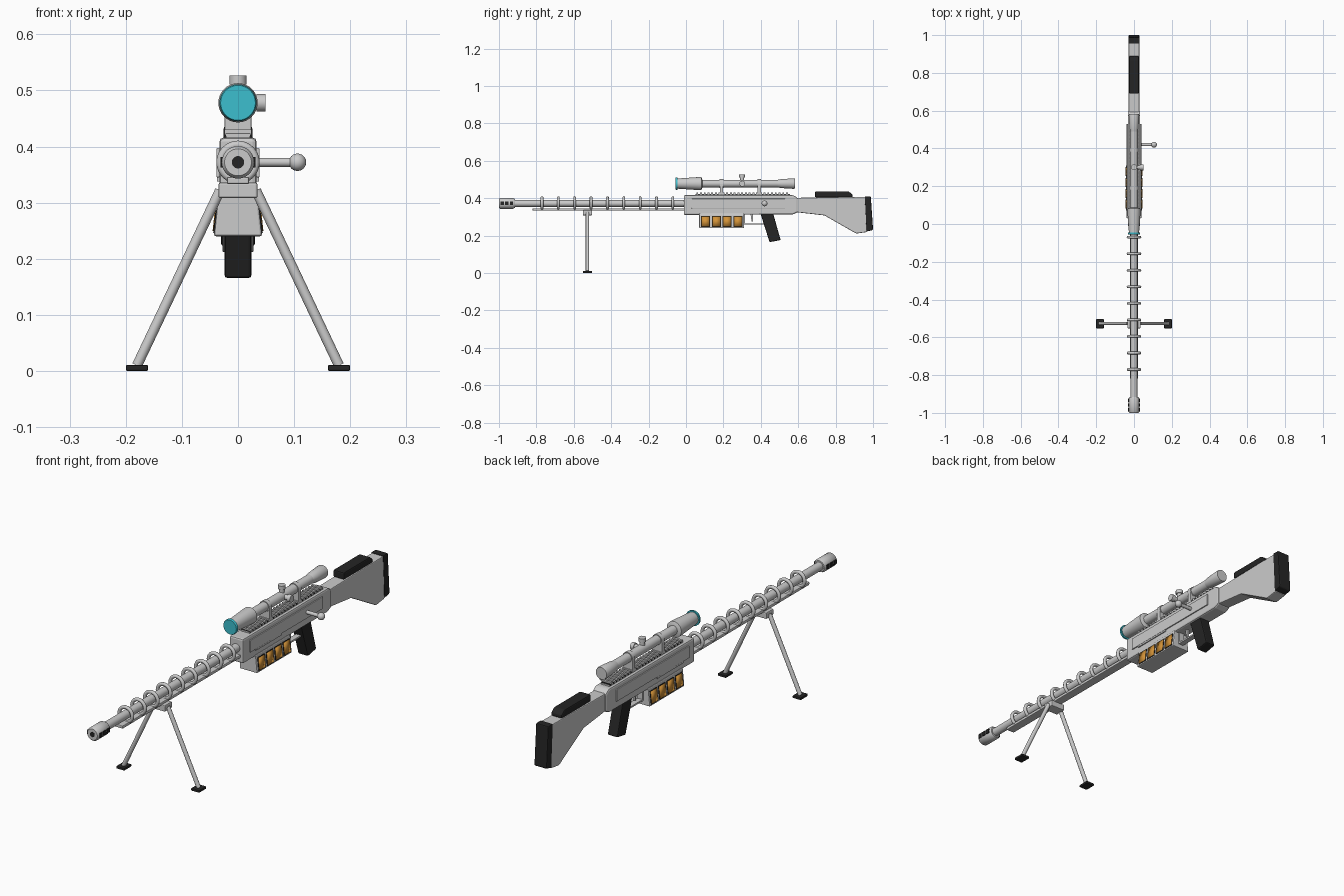
import bpy, bmesh, math
from mathutils import Vector

if "Cube" in bpy.data.objects:
    bpy.data.objects.remove(bpy.data.objects["Cube"])


def material(name, rgb):
    m = bpy.data.materials.new(name)
    m.diffuse_color = (*rgb, 1)
    m.use_nodes = True
    m.node_tree.nodes["Principled BSDF"].inputs["Base Color"].default_value = m.diffuse_color
    return m


GREY = material("light grey metal", (0.6, 0.6, 0.6))
DARK = material("black rubber", (0.018, 0.018, 0.018))
TEAL = material("teal glass", (0.045, 0.52, 0.62))
ORANGE = material("orange window", (0.65, 0.29, 0.04))
BARREL_Z, SCOPE_Z = 0.372, 0.478


def finish(name, bm, mat, bevel=0.0, smooth=False):
    bmesh.ops.recalc_face_normals(bm, faces=bm.faces)
    me = bpy.data.meshes.new(name)
    bm.to_mesh(me)
    bm.free()
    me.materials.append(mat)
    ob = bpy.data.objects.new(name, me)
    bpy.context.collection.objects.link(ob)
    if bevel:
        mod = ob.modifiers.new("bevel", 'BEVEL')
        mod.width, mod.segments, mod.limit_method = bevel, 2, 'ANGLE'
    if smooth:
        bpy.ops.object.select_all(action='DESELECT')
        ob.select_set(True)
        bpy.context.view_layer.objects.active = ob
        bpy.ops.object.shade_smooth_by_angle(angle=math.radians(40))
    return ob


def prism(name, pts, half, mat, bevel=0.0, x=0.0):
    """Side outline (y, z) extruded across x."""
    bm = bmesh.new()
    a = [bm.verts.new((x - half, y, z)) for y, z in pts]
    b = [bm.verts.new((x + half, y, z)) for y, z in pts]
    bm.faces.new(a)
    bm.faces.new(b[::-1])
    for i in range(len(pts)):
        j = (i + 1) % len(pts)
        bm.faces.new((a[i], a[j], b[j], b[i]))
    return finish(name, bm, mat, bevel)


def box(name, y0, y1, z0, z1, half, mat, bevel=0.0, x=0.0):
    return prism(name, [(y0, z0), (y1, z0), (y1, z1), (y0, z1)], half, mat, bevel, x)


def lathe(name, profile, z, mat, n=32):
    """(y, radius) profile turned about a line along y."""
    bm = bmesh.new()
    rings = []
    for y, r in profile:
        rings.append([bm.verts.new((r * math.cos(t), y, z + r * math.sin(t)))
                      for t in (math.tau * k / n for k in range(n))])
    for a, b in zip(rings, rings[1:]):
        for i in range(n):
            j = (i + 1) % n
            bm.faces.new((a[i], a[j], b[j], b[i]))
    bm.faces.new(rings[0])
    bm.faces.new(rings[-1])
    return finish(name, bm, mat, smooth=True)


def rod(name, p, q, r, mat, n=16):
    p, q = Vector(p), Vector(q)
    bm = bmesh.new()
    bmesh.ops.create_cone(bm, cap_ends=True, segments=n, radius1=r, radius2=r,
                          depth=(q - p).length)
    bm.transform((q - p).to_track_quat('Z', 'Y').to_matrix().to_4x4())
    bmesh.ops.translate(bm, verts=bm.verts, vec=(p + q) / 2)
    return finish(name, bm, mat, smooth=True)


# Barrel, muzzle and bore
lathe("barrel", [(-0.93, 0.018), (0.0, 0.018)], BARREL_Z, GREY)
lathe("muzzle_brake", [(-1.0, 0.024), (-0.994, 0.029), (-0.925, 0.029), (-0.915, 0.024)],
      BARREL_Z, GREY)
lathe("bore", [(-1.0, 0.011), (-0.998, 0.011)], BARREL_Z, DARK).location.y = -0.0008
for s in (-1, 1):
    for y in (-0.983, -0.958, -0.933):
        box("muzzle_port", y - 0.009, y + 0.009, BARREL_Z - 0.009, BARREL_Z + 0.009,
            0.004, DARK, x=s * 0.0275)

# Coil rings around the barrel
for i in range(9):
    bpy.ops.mesh.primitive_torus_add(
        location=(0, -0.77 + i * 0.0875, BARREL_Z), rotation=(math.pi / 2, 0, 0),
        major_radius=0.031, minor_radius=0.0075, major_segments=32, minor_segments=10)
    ring = bpy.context.object
    ring.name = "coil_ring"
    ring.data.materials.append(GREY)
    bpy.ops.object.shade_smooth()
box("under_rail", -0.82, 0.0, 0.333, 0.346, 0.02, GREY, 0.003)

# Bipod
box("bipod_mount", -0.552, -0.502, 0.308, 0.336, 0.035, GREY, 0.004)
for s in (-1, 1):
    rod("bipod_leg", (s * 0.032, -0.527, 0.322), (s * 0.18, -0.527, 0.01), 0.009, GREY)
    box("bipod_foot", -0.552, -0.502, 0.0, 0.011, 0.02, DARK, 0.003, x=s * 0.18)

# Receiver with side panels
prism("receiver", [(-0.012, 0.31), (0.57, 0.313), (0.598, 0.325), (0.598, 0.40),
                   (0.575, 0.416), (-0.012, 0.416)], 0.033, GREY, 0.007)
for s in (-1, 1):
    box("side_panel", 0.03, 0.53, 0.345, 0.397, 0.003, GREY, 0.002, x=s * 0.0355)
    box("panel_rib", 0.07, 0.25, 0.338, 0.345, 0.003, GREY, x=s * 0.0345)

# Top rail with teeth
box("top_rail", 0.05, 0.555, 0.41, 0.422, 0.021, GREY)
for i in range(25):
    y = 0.06 + i * 0.02
    box("rail_tooth", y - 0.005, y + 0.005, 0.42, 0.43, 0.024, GREY)
box("rail_groove", 0.052, 0.553, 0.419, 0.4235, 0.0225, DARK)

# Bolt handle
rod("bolt_handle", (0.02, 0.42, BARREL_Z), (0.1, 0.42, BARREL_Z), 0.008, GREY)
bm = bmesh.new()
bmesh.ops.create_uvsphere(bm, u_segments=20, v_segments=12, radius=0.0155)
bmesh.ops.translate(bm, verts=bm.verts, vec=(0.106, 0.42, BARREL_Z))
finish("bolt_knob", bm, GREY, smooth=True)

# Magazine, narrower at the top, with four windows per side
bm = bmesh.new()
bmesh.ops.create_cube(bm, size=1)
for v in bm.verts:
    top = v.co.z > 0
    v.co = (v.co.x * (0.07 if top else 0.086), 0.19 + v.co.y * 0.24, 0.318 if top else 0.24)
finish("magazine", bm, GREY, 0.004)
for s in (-1, 1):
    for i in range(4):
        y = 0.105 + i * 0.0575
        win = box("magazine_window", y - 0.021, y + 0.021, -0.026, 0.026, 0.003, ORANGE)
        win.location = (s * 0.0396, 0, 0.275)
        win.rotation_euler.y = -s * math.atan(0.008 / 0.078)
        win.data.polygons.foreach_set("use_smooth", [True] * 6)
        frame = box("window_frame", y - 0.024, y + 0.024, -0.029, 0.029, 0.002, DARK)
        frame.location = (s * 0.0392, 0, 0.275)
        frame.rotation_euler.y = win.rotation_euler.y

# Trigger, guard and grip
box("guard_bar", 0.3, 0.425, 0.259, 0.266, 0.012, GREY)
box("guard_front", 0.308, 0.316, 0.259, 0.315, 0.012, GREY)
prism("trigger", [(0.345, 0.315), (0.357, 0.315), (0.358, 0.275), (0.351, 0.275)], 0.005, GREY)
prism("grip", [(0.398, 0.318), (0.466, 0.318), (0.506, 0.176), (0.447, 0.165)],
      0.024, DARK, 0.005)

# Stock, cheek rest and butt pad
prism("stock", [(0.59, 0.325), (0.74, 0.308), (0.91, 0.211), (0.968, 0.219),
                (0.962, 0.407), (0.59, 0.402)], 0.028, GREY, 0.004)
prism("cheek_rest", [(0.69, 0.405), (0.69, 0.436), (0.87, 0.436), (0.89, 0.42), (0.89, 0.405)],
      0.026, DARK, 0.005)
prism("butt_pad", [(0.965, 0.222), (0.998, 0.229), (1.0, 0.235), (0.988, 0.41), (0.955, 0.41)],
      0.03, DARK, 0.004)

# Scope
lathe("scope_tube", [(0.07, 0.02), (0.51, 0.02)], SCOPE_Z, GREY)
lathe("scope_bell", [(-0.047, 0.027), (0.07, 0.035), (0.082, 0.035), (0.088, 0.02)],
      SCOPE_Z, GREY)
lathe("front_lens", [(-0.056, 0.031), (-0.053, 0.033), (-0.046, 0.033)], SCOPE_Z, TEAL)
lathe("eyepiece", [(0.49, 0.02), (0.51, 0.024), (0.575, 0.028), (0.582, 0.026)], SCOPE_Z, GREY)
for y in (0.19, 0.392):
    lathe("scope_ring", [(y - 0.01, 0.0235), (y + 0.01, 0.0235)], SCOPE_Z, GREY)
    box("scope_mount", y - 0.009, y + 0.009, 0.42, SCOPE_Z, 0.024, GREY, 0.002)

# Scope adjustment knobs
for d in (Vector((0, 0, 1)), Vector((1, 0, 0))):
    c = Vector((0, 0.3, SCOPE_Z))
    rod("knob_neck", c, c + d * 0.036, 0.011, GREY)
    rod("knob", c + d * 0.033, c + d * 0.049, 0.0155, GREY)
